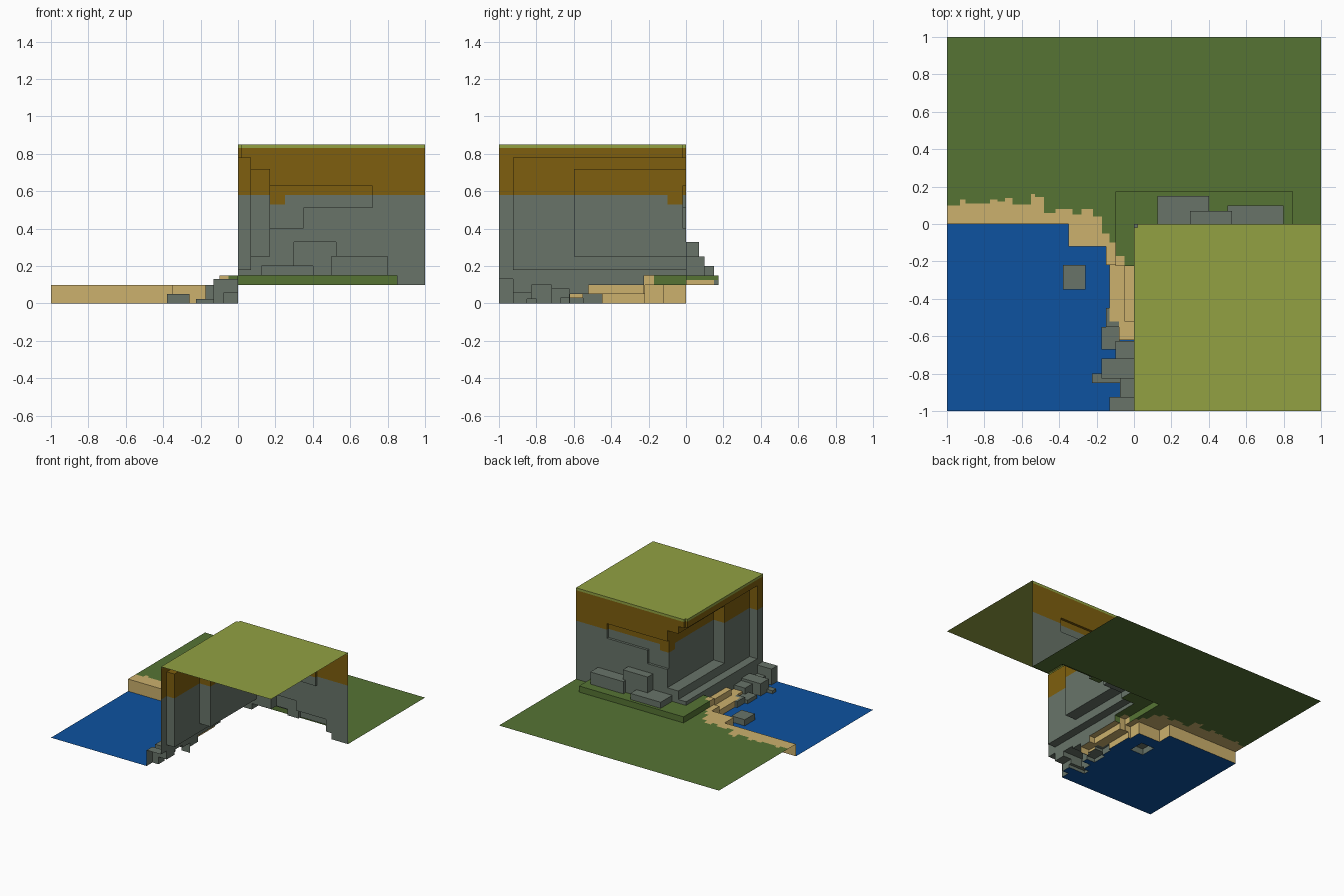
import bpy, bmesh, math

if "Cube" in bpy.data.objects:
    bpy.data.objects.remove(bpy.data.objects["Cube"])

def lin(c):
    c /= 255
    return c / 12.92 if c <= 0.04045 else ((c + 0.055) / 1.055) ** 2.4

def colour(name, r, g, b):
    m = bpy.data.materials.new(name)
    m.diffuse_color = (lin(r), lin(g), lin(b), 1)
    m.use_nodes = True
    m.node_tree.nodes["Principled BSDF"].inputs["Base Color"].default_value = m.diffuse_color
    return m

mats = {
    "water": colour("water blue", 13, 82, 160),
    "grass": colour("grass green", 86, 116, 52),
    "turf": colour("light turf", 146, 161, 66),
    "sand": colour("sand", 204, 177, 109),
    "rock": colour("rock grey", 104, 116, 105),
    "soil": colour("soil brown", 126, 95, 14),
}

# The terrain is a stack of solid blocks; only the exposed skin is built,
# so the tile stays open at its outer borders and underneath.
blocks = []          # (part, colour, x0, x1, y0, y1, z0, z1); later ones win

def add(part, col, x, y, z):
    blocks.append((part, col, *x, *y, *z))

def carve(x, y, z):
    blocks.append((None, None, *x, *y, *z))

# water and ground
add("water", "water", (-1, 1), (-1, 1), (-0.1, 0))
add("grass_ground", "grass", (-1, 1), (0, 1), (0, 0.1))

# small rock ledge by the beach
add("shore_rocks", "rock", (-0.15, -0.08), (-0.55, -0.45), (0, 0.05))

# sand bank with a ragged grass edge
edge = [(-1, .10), (-.93, .13), (-.9, .11), (-.77, .13), (-.73, .12), (-.69, .14),
        (-.65, .105), (-.55, .16), (-.53, .145), (-.48, .06), (-.42, .08),
        (-.33, .05), (-.28, .08), (-.22, .04)]
for (x0, y1), (x1, _) in zip(edge, edge[1:] + [(-.17, 0)]):
    add("sand_bank", "sand", (x0, x1), (0, y1), (0, 0.1))
add("sand_bank", "sand", (-0.35, 0), (-0.12, 0), (0, 0.1))
add("sand_bank", "sand", (-0.15, 0), (-0.22, -0.12), (0, 0.1))
add("sand_bank", "sand", (-0.13, 0), (-0.52, -0.22), (0, 0.05))
add("sand_bank", "sand", (-0.05, 0), (-0.52, -0.22), (0, 0.1))
add("sand_bank", "sand", (-0.08, 0), (-0.62, -0.52), (0, 0.05))
add("grass_ground", "grass", (-0.17, 0), (-0.05, 0), (0, 0.1))
add("grass_ground", "grass", (-0.13, 0), (-0.1, -0.05), (0, 0.1))

# grassy step around the foot of the cliff
add("grass_step", "grass", (-0.1, 0.85), (-0.17, 0.175), (0, 0.15))
add("grass_step", "sand", (-0.1, 0), (-0.225, -0.17), (0, 0.15))
add("grass_step", "grass", (-0.05, 0), (-0.225, -0.17), (0, 0.15))
add("grass_step", "sand", (0.84, 0.85), (0, 0.15), (0.1, 0.125))
add("grass_step", "rock", (0.84, 0.85), (0.15, 0.17), (0.1, 0.125))

# shoreline rocks
for x, y, h in [((-.38, -.26), (-.35, -.22), .05), ((-.175, -.075), (-.67, -.55), .03),
                ((-.10, 0), (-.72, -.625), .08), ((-.175, 0), (-.825, -.72), .10),
                ((-.225, -.075), (-.85, -.8), .025), ((-.075, 0), (-.925, -.825), .06),
                ((-.13, 0), (-1, -.925), .13)]:
    add("shore_rocks", "rock", x, y, (0, h))

# boulders behind the cliff
for x, d, h in [((.125, .4), .15, .2), ((.5, .8), .1, .25), ((.3, .525), .07, .33)]:
    add("back_boulders", "rock", x, (0, d), (0.1, h))

# cliff: rock, soil band with one drip, turf cap
add("cliff", "rock", (0, 1), (-1, 0), (0, 0.58))
add("cliff", "soil", (0, 1), (-1, 0), (0.58, 0.83))
add("cliff", "soil", (0.17, 0.25), (-0.1, 0), (0.53, 0.58))
add("cliff", "turf", (0, 1), (-1, 0), (0.83, 0.85))
# stepped recesses in the left and back walls, notched top corner
carve((0, 0.07), (-0.925, 0), (0.18, 0.78))
carve((0, 0.17), (-0.6, 0), (0.25, 0.72))
carve((0.17, 0.72), (-0.02, 0), (0.51, 0.63))
carve((0.17, 0.35), (-0.02, 0), (0.40, 0.51))
carve((0, 0.02), (-0.02, 0), (0.78, 0.85))

# grid lines from all block limits, then fill the cells
axes = [sorted({b[2 + 2 * d + k] for b in blocks for k in (0, 1)}) for d in range(3)]
index = [{v: i for i, v in enumerate(a)} for a in axes]
cells = {}
for part, col, *lim in blocks:
    r = [range(index[d][lim[2 * d]], index[d][lim[2 * d + 1]]) for d in range(3)]
    for i in r[0]:
        for j in r[1]:
            for k in r[2]:
                if part:
                    cells[i, j, k] = (part, col)
                else:
                    cells.pop((i, j, k), None)

# exposed faces, gathered per part
size = [len(a) - 1 for a in axes]
faces = {}
for c, (part, col) in cells.items():
    for d in range(3):
        for s in (0, 1):
            n = list(c)
            n[d] += 2 * s - 1
            outside = n[d] < 0 or n[d] >= size[d]
            if tuple(n) in cells or (outside and not (d == 2 and s == 1)):
                continue
            u, w = (d + 1) % 3, (d + 2) % 3
            quad = []
            for a, b in ((0, 0), (1, 0), (1, 1), (0, 1)):
                p = list(c)
                p[d] += s
                p[u] += a
                p[w] += b
                quad.append(tuple(p))
            faces.setdefault(part, []).append((quad if s else quad[::-1], col))

# one mesh object per part
for part, quads in faces.items():
    bm = bmesh.new()
    verts = {}
    names = sorted({col for _, col in quads})
    for quad, col in quads:
        for p in quad:
            if p not in verts:
                verts[p] = bm.verts.new([axes[d][p[d]] for d in range(3)])
        bm.faces.new([verts[p] for p in quad]).material_index = names.index(col)
    bmesh.ops.dissolve_limit(bm, angle_limit=math.radians(1), verts=bm.verts[:],
                             edges=bm.edges[:], delimit={'MATERIAL'})
    mesh = bpy.data.meshes.new(part)
    bm.to_mesh(mesh)
    bm.free()
    for n in names:
        mesh.materials.append(mats[n])
    bpy.context.collection.objects.link(bpy.data.objects.new(part, mesh))
